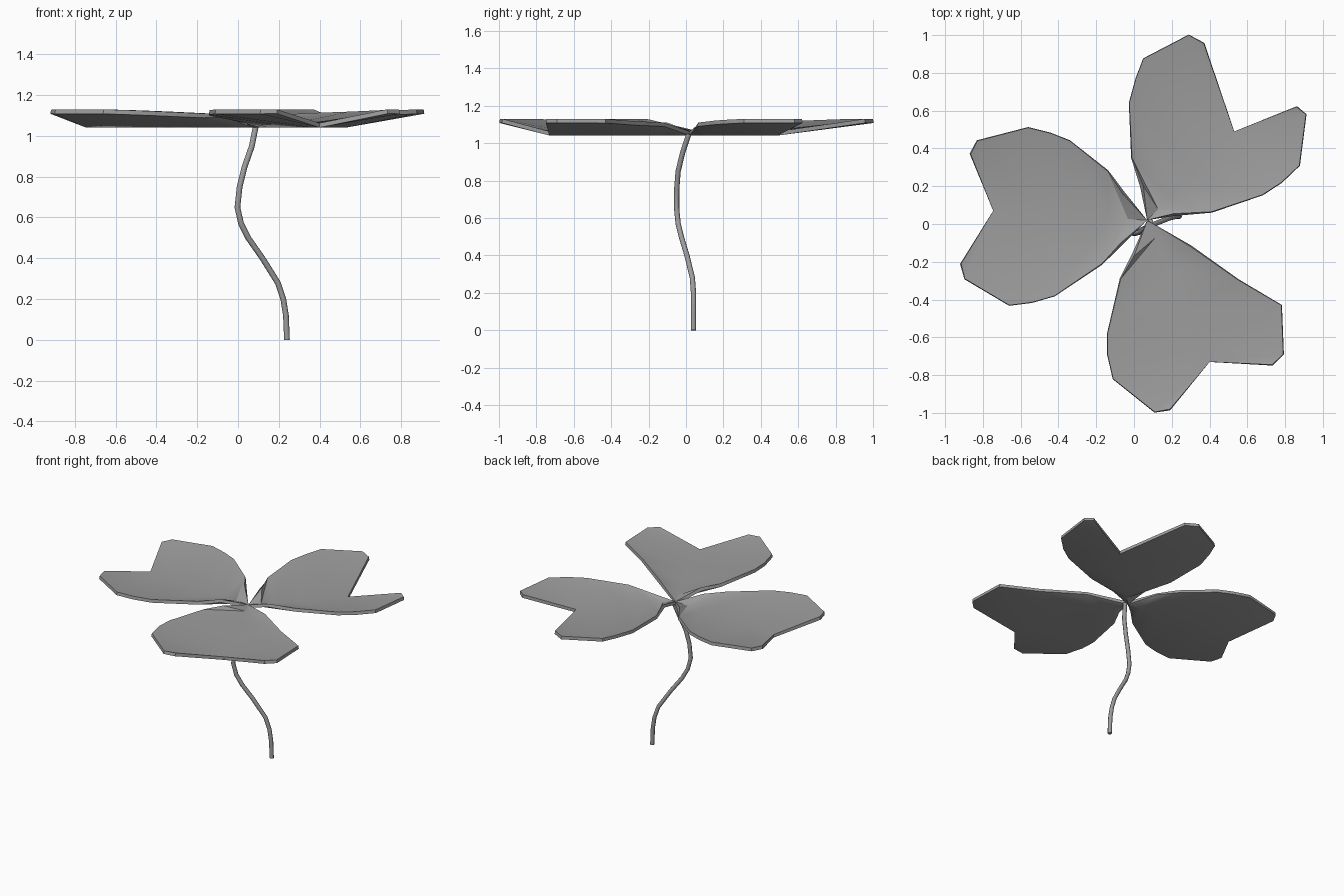
import bpy
import math
from mathutils import Vector

cube = bpy.data.objects.get("Cube")
if cube:
    bpy.data.objects.remove(cube, do_unlink=True)

# One plain grey for the whole plant
grey = bpy.data.materials.new("plain_grey")
grey.use_nodes = True
colour = (0.34, 0.34, 0.34, 1)
grey.diffuse_color = colour
grey.node_tree.nodes["Principled BSDF"].inputs["Base Color"].default_value = colour

PIVOT = Vector((0.07, 0.02))
RIB_HEIGHT = 1.063
THICKNESS = 0.022


def activate(obj):
    bpy.ops.object.select_all(action='DESELECT')
    obj.select_set(True)
    bpy.context.view_layer.objects.active = obj


def finish(obj, angle):
    activate(obj)
    bpy.ops.object.shade_smooth_by_angle(angle=math.radians(angle))


def edge_height(point, axis):
    """Margins curl up quickly beside the midrib, then lift toward the tips."""
    arm = point - PIVOT
    off_rib = abs(axis.x * arm.y - axis.y * arm.x)
    curl = min(1, off_rib / 0.12)
    tip = min(1, max(0, (arm.length - 0.35) / 0.5))
    return RIB_HEIGHT + 0.047 * curl + 0.02 * tip


def make_leaflet(name, notch, first_side, second_side):
    """Heart-shaped blade folded along the line from the pivot to its notch."""
    notch = Vector(notch)
    axis = (notch - PIVOT).normalized()
    span = (notch - PIVOT).length
    steps = 8
    verts, faces = [], []
    for i in range(steps + 1):
        verts.append((*PIVOT.lerp(notch, i / steps), RIB_HEIGHT))

    for side in (first_side, second_side):
        rib = 0
        previous = 0
        for index, pair in enumerate(side):
            point = Vector(pair)
            verts.append((*point, edge_height(point, axis)))
            current = len(verts) - 1
            # Pair each margin point with the midrib point beside it
            along = (point - PIVOT).dot(axis) / span
            target = max(rib, min(steps, round(along * steps)))
            if index == len(side) - 1:
                target = steps
            if previous:
                faces.append((rib, previous, current))
            else:
                target = max(target, 1)
            for j in range(rib, target):
                faces.append((j, current, j + 1))
            rib, previous = target, current

    # Turn every face upward
    def upward(face):
        a, b, c = (Vector(verts[i]) for i in face)
        return face if (b - a).cross(c - a).z > 0 else face[::-1]

    mesh = bpy.data.meshes.new(name)
    mesh.from_pydata(verts, [], [upward(face) for face in faces])
    mesh.materials.append(grey)
    obj = bpy.data.objects.new(name, mesh)
    bpy.context.collection.objects.link(obj)
    solid = obj.modifiers.new("thickness", 'SOLIDIFY')
    solid.thickness = THICKNESS
    solid.offset = -1
    activate(obj)
    bpy.ops.object.modifier_apply(modifier=solid.name)
    finish(obj, 35)


# Three leaflets, margins listed from the pivot outward
make_leaflet(
    "right_leaflet", (-.745, .07),
    [(-.06, .16), (-.14, .28), (-.34, .44), (-.44, .48), (-.56, .51), (-.83, .44), (-.865, .37)],
    [(-.07, -.1), (-.17, -.21), (-.42, -.38), (-.54, -.415), (-.66, -.43), (-.895, -.29), (-.915, -.21)])
make_leaflet(
    "back_leaflet", (.53, .49),
    [(.05, .2), (-.01, .35), (-.025, .64), (.01, .77), (.05, .875), (.29, 1), (.37, .955)],
    [(.21, .055), (.41, .065), (.68, .155), (.78, .22), (.875, .31), (.91, .58), (.86, .62)])
make_leaflet(
    "front_leaflet", (.4, -.73),
    [(.3, -.12), (.55, -.295), (.78, -.43), (.79, -.69), (.73, -.745)],
    [(0, -.17), (-.07, -.29), (-.14, -.58), (-.14, -.69), (-.11, -.82), (.11, -.995), (.19, -.98)])

# Winding stem swept along a path
path = [(.24, .04, 0), (.235, .04, .12), (.222, .04, .2), (.195, .034, .28),
        (.12, .005, .4), (.05, -.025, .5), (.015, -.042, .57), (-.003, -.05, .65),
        (.008, -.05, .75), (.033, -.042, .85), (.068, -.018, .95), (.088, .015, 1.05)]
curve = bpy.data.curves.new("stem", 'CURVE')
curve.dimensions = '3D'
curve.bevel_depth = 0.014
curve.bevel_resolution = 2
curve.use_fill_caps = True
spline = curve.splines.new('POLY')
spline.points.add(len(path) - 1)
for spot, place in zip(spline.points, path):
    spot.co = (*place, 1)
curve.materials.append(grey)
stem = bpy.data.objects.new("stem", curve)
bpy.context.collection.objects.link(stem)
activate(stem)
bpy.ops.object.convert(target='MESH')
finish(bpy.context.view_layer.objects.active, 50)
